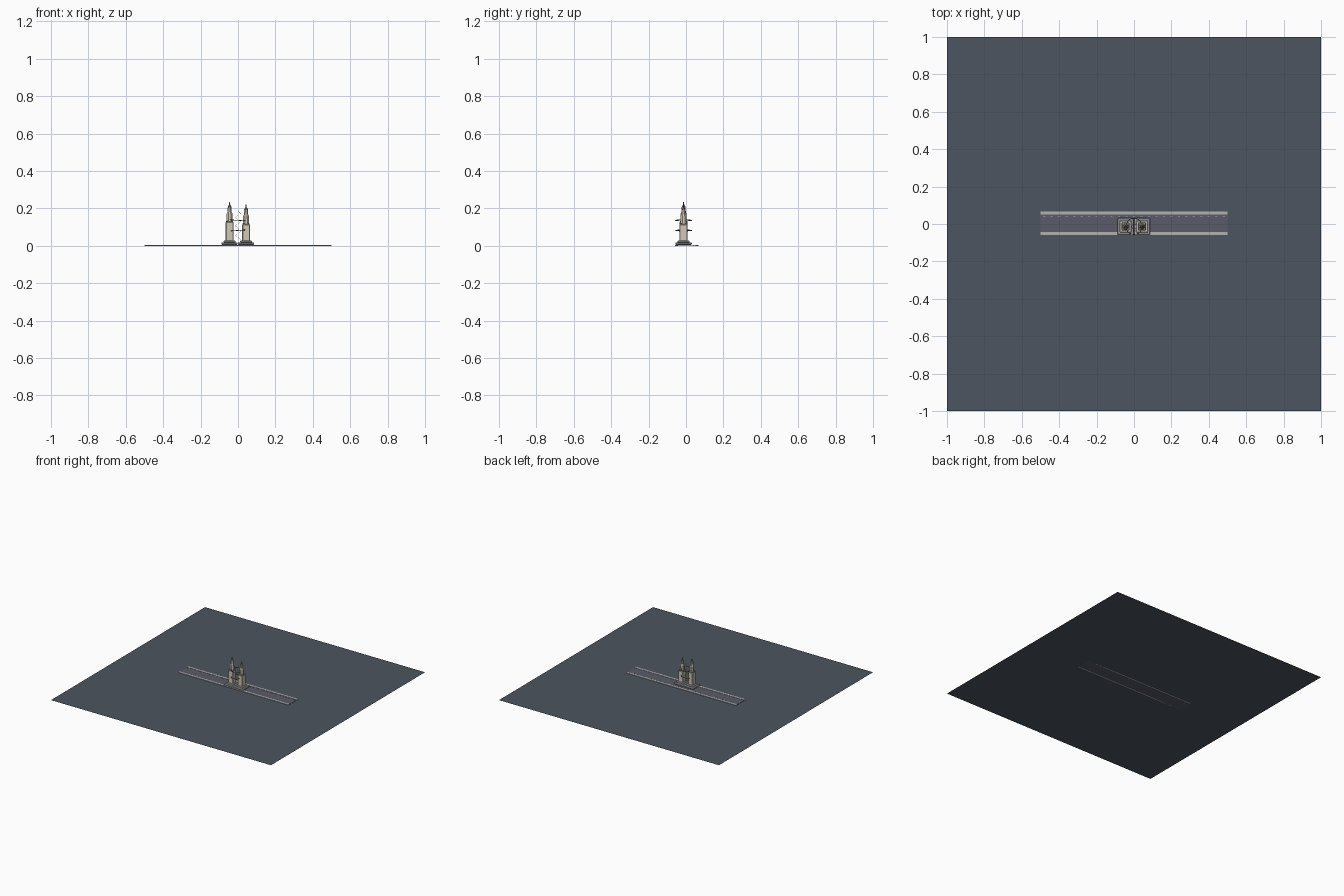
import bpy
from math import pi, sin, cos, radians

if "Cube" in bpy.data.objects:
    bpy.data.objects.remove(bpy.data.objects["Cube"])


def material(name, rgb):
    m = bpy.data.materials.new(name)
    m.diffuse_color = (*rgb, 1)
    m.use_nodes = True
    m.node_tree.nodes["Principled BSDF"].inputs["Base Color"].default_value = m.diffuse_color
    return m


SLATE = material("slate", (0.075, 0.09, 0.115))
ASPHALT = material("asphalt", (0.10, 0.105, 0.14))
PALE = material("pale_stone", (0.45, 0.44, 0.44))
CREAM = material("cream_stone", (0.62, 0.58, 0.47))
DARK = material("dark_metal", (0.10, 0.10, 0.09))
BRONZE = material("bronze", (0.25, 0.22, 0.14))

CY = -0.013  # depth centre of the tower group


def finish(name, mat):
    ob = bpy.context.object
    ob.name = name
    ob.data.materials.append(mat)
    return ob


def box(name, centre, size, mat, bevel=0):
    bpy.ops.mesh.primitive_cube_add(size=1, location=centre)
    ob = finish(name, mat)
    ob.scale = size
    bpy.ops.object.transform_apply(location=False, rotation=False, scale=True)
    if bevel:
        mod = ob.modifiers.new("bevel", 'BEVEL')
        mod.width, mod.segments = bevel, 1
    return ob


def tier(name, x, z0, z1, r0, r1, mat, sides=8):
    bpy.ops.mesh.primitive_cone_add(vertices=sides, radius1=r0, radius2=r1, depth=z1 - z0,
                                    location=(x, CY, (z0 + z1) / 2), rotation=(0, 0, pi / sides))
    return finish(name, mat)


def ring(name, x, z, radius, thickness, mat, tilt=0):
    bpy.ops.mesh.primitive_torus_add(major_radius=radius, minor_radius=thickness,
                                     major_segments=40, minor_segments=8,
                                     location=(x, CY, z), rotation=(0, tilt, 0))
    ob = finish(name, mat)
    bpy.ops.object.shade_smooth()
    return ob


# Ground sheet and the road strip with its two kerbs
bpy.ops.mesh.primitive_plane_add(size=2)
finish("ground_sheet", SLATE)
box("road", (0, 0.004, 0.001), (1.0, 0.11, 0.002), ASPHALT)
for side, y in (("back", 0.059), ("front", -0.051)):
    box(side + "_kerb", (0, y, 0.002), (1.0, 0.017, 0.004), PALE)

# Lane dashes beside the back kerb
for i in range(25):
    box("lane_dash", (-0.48 + i * 0.04, 0.042, 0.0025), (0.012, 0.003, 0.001), PALE)

# Twin towers: stepped plinth, square shaft, octagonal upper tiers, spire
for side, x, h in (("left", -0.045, 0.235), ("right", 0.043, 0.222)):
    d = h - 0.235
    box(side + "_plinth", (x, CY, 0.012), (0.087, 0.088, 0.013), PALE, 0.003)
    box(side + "_plinth_step", (x, CY, 0.022), (0.064, 0.066, 0.010), PALE, 0.003)
    box(side + "_shaft", (x, CY, 0.076 + d / 2), (0.041, 0.043, 0.104 + d), CREAM, 0.003)
    box(side + "_cornice", (x, CY, 0.129 + d), (0.038, 0.040, 0.005), BRONZE)
    tier(side + "_belfry", x, 0.130 + d, 0.172 + d, 0.0175, 0.0165, CREAM)
    tier(side + "_belfry_roof", x, 0.172 + d, 0.182 + d, 0.0175, 0.011, CREAM)
    tier(side + "_lantern", x, 0.182 + d, 0.204 + d, 0.0115, 0.0105, CREAM)
    tier(side + "_lantern_cap", x, 0.204 + d, 0.218 + d, 0.0125, 0.005, BRONZE)
    tier(side + "_spire", x, 0.216 + d, h, 0.0045, 0.0015, DARK)

# Two thin hoops hung between the towers
ring("lower_hoop", 0, 0.082, 0.043, 0.0018, DARK, radians(-4))
ring("upper_hoop", 0, 0.136, 0.043, 0.0018, DARK, radians(4))

# Beads spiralling up between the towers
for i in range(28):
    a = i * 0.75
    bpy.ops.mesh.primitive_ico_sphere_add(
        subdivisions=1, radius=0.0018,
        location=(0.012 * cos(a), CY + 0.012 * sin(a), 0.035 + i * 0.0055))
    finish("spiral_bead", BRONZE)
